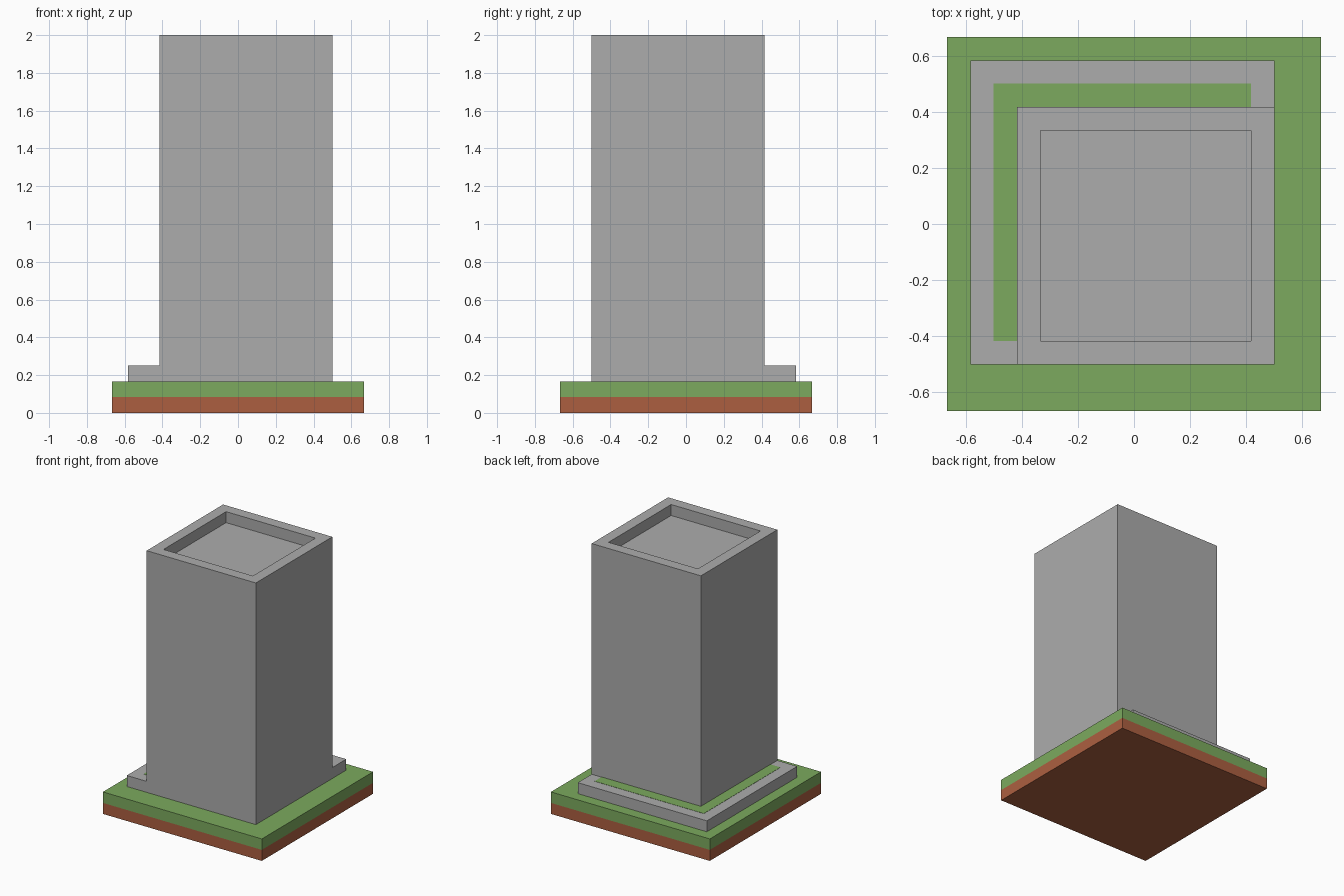
import bpy
import bmesh

cube = bpy.data.objects.get("Cube")
if cube:
    bpy.data.objects.remove(cube, do_unlink=True)

U = 1 / 12  # the whole model sits on a grid of twelfths


def srgb(*rgb):
    lin = [(c / 255 / 12.92) if c < 11 else ((c / 255 + 0.055) / 1.055) ** 2.4 for c in rgb]
    return (*lin, 1.0)


def material(name, colour):
    mat = bpy.data.materials.new(name)
    mat.use_nodes = True
    mat.diffuse_color = colour
    bsdf = mat.node_tree.nodes["Principled BSDF"]
    bsdf.inputs["Base Color"].default_value = colour
    bsdf.inputs["Roughness"].default_value = 0.9
    return mat


stone = material("stone grey", srgb(172, 172, 172))
grass = material("grass green", srgb(124, 170, 94))
soil = material("soil brown", srgb(172, 95, 64))


def prism(outline, z0, z1):
    """Extrude a flat outline, in grid units, from z0 up to z1."""
    bm = bmesh.new()
    base = bm.faces.new([bm.verts.new((x * U, y * U, z0 * U)) for x, y in outline])
    top = bmesh.ops.extrude_face_region(bm, geom=[base], use_keep_orig=True)["geom"]
    verts = [v for v in top if isinstance(v, bmesh.types.BMVert)]
    bmesh.ops.translate(bm, verts=verts, vec=(0, 0, (z1 - z0) * U))
    bmesh.ops.recalc_face_normals(bm, faces=bm.faces[:])
    return bm


def rect(x0, x1, y0, y1):
    return [(x0, y0), (x1, y0), (x1, y1), (x0, y1)]


def angle_strip(x0, x1, y0, y1, xi, yi):
    """L-shaped outline hugging the left and back of the tower."""
    return [(x0, y0), (xi, y0), (xi, yi), (x1, yi), (x1, y1), (x0, y1)]


def finish(name, bm, *mats):
    mesh = bpy.data.meshes.new(name)
    bm.to_mesh(mesh)
    bm.free()
    for mat in mats:
        mesh.materials.append(mat)
    obj = bpy.data.objects.new(name, mesh)
    bpy.context.collection.objects.link(obj)
    return obj


# Ground block: soil below, grass above
bm = prism(rect(-8, 8, -8, 8), 0, 2)
bmesh.ops.bisect_plane(bm, geom=bm.verts[:] + bm.edges[:] + bm.faces[:],
                       plane_co=(0, 0, U), plane_no=(0, 0, 1))
for face in bm.faces:
    face.material_index = 1 if face.calc_center_median().z < U else 0
finish("ground_block", bm, grass, soil)

# Tower with a shallow recess in its roof
bm = prism(rect(-5, 6, -6, 5), 2, 24)
roof = max(bm.faces, key=lambda f: f.calc_center_median().z)
bmesh.ops.inset_region(bm, faces=[roof], thickness=U, use_even_offset=True)
floor = bmesh.ops.extrude_face_region(bm, geom=[roof])["geom"]
bmesh.ops.translate(bm, verts=[v for v in floor if isinstance(v, bmesh.types.BMVert)],
                    vec=(0, 0, -U))
if roof.is_valid:
    bmesh.ops.delete(bm, geom=[roof], context="FACES")
bmesh.ops.recalc_face_normals(bm, faces=bm.faces[:])
finish("tower", bm, stone)

# Low stone step around two sides of the tower
finish("stone_step", prism(angle_strip(-7, 6, -6, 7, -5, 5), 2, 3), stone)

# Thin grass inlay on the step
finish("grass_inlay", prism(angle_strip(-6, 5, -5, 6, -5, 5), 2.99, 3.02), grass)
